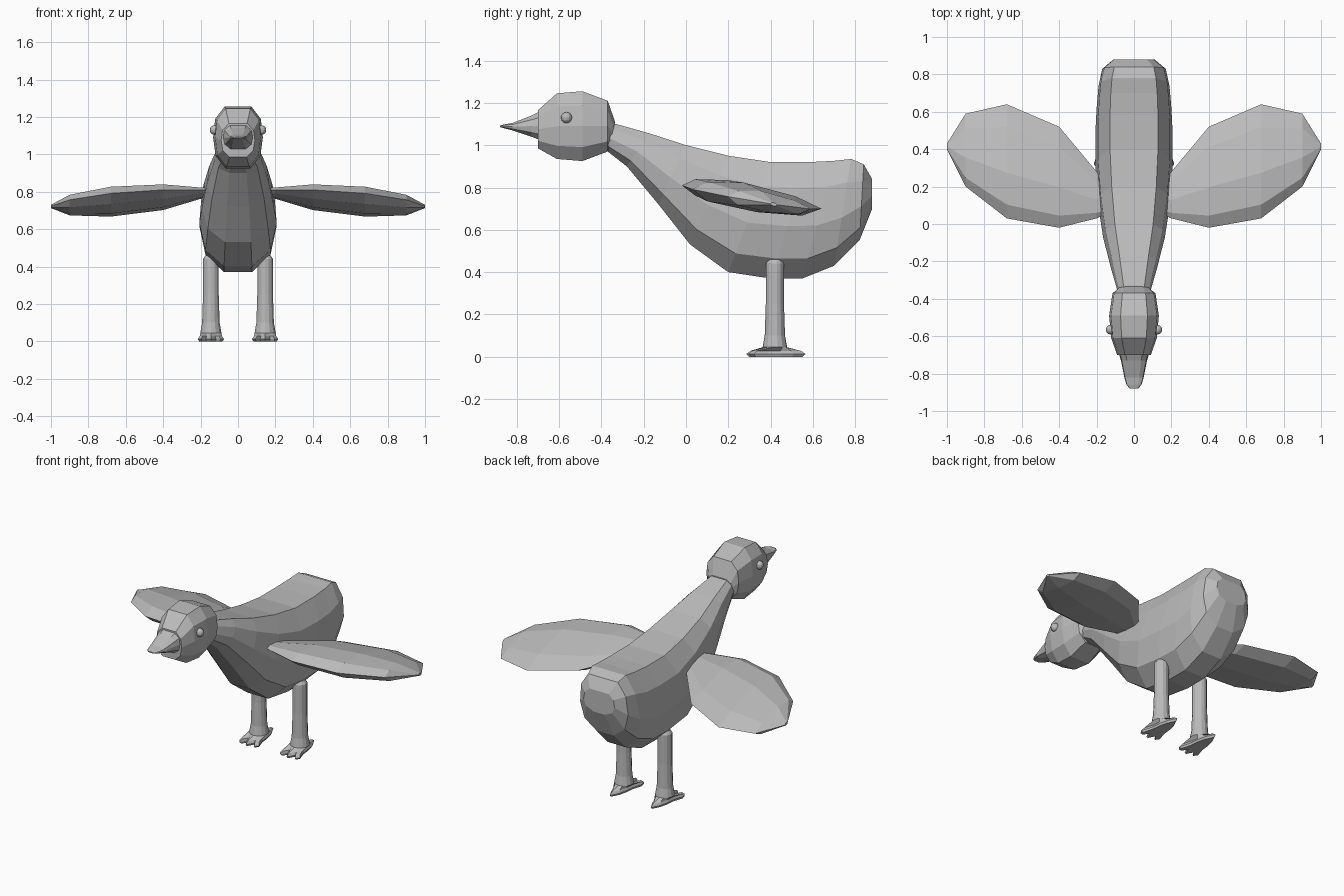
import bpy, bmesh, math

if "Cube" in bpy.data.objects:
    bpy.data.objects.remove(bpy.data.objects["Cube"])

grey = bpy.data.materials.new("plain grey")
grey.diffuse_color = (0.5, 0.5, 0.5, 1)
grey.use_nodes = True
grey.node_tree.nodes["Principled BSDF"].inputs["Base Color"].default_value = grey.diffuse_color


def finish(bm, name):
    bmesh.ops.recalc_face_normals(bm, faces=bm.faces)
    mesh = bpy.data.meshes.new(name)
    bm.to_mesh(mesh)
    bm.free()
    mesh.materials.append(grey)
    ob = bpy.data.objects.new(name, mesh)
    bpy.context.collection.objects.link(ob)
    return ob


def loft(name, rings):
    """Skin a list of equal-length point rings and cap both ends."""
    bm = bmesh.new()
    vs = [[bm.verts.new(p) for p in ring] for ring in rings]
    n = len(vs[0])
    for a, b in zip(vs, vs[1:]):
        for i in range(n):
            j = (i + 1) % n
            bm.faces.new((a[i], a[j], b[j], b[i]))
    bm.faces.new(vs[0])
    bm.faces.new(vs[-1])
    return finish(bm, name)


def trunk_ring(station, half):
    """Mirrored cross-section between a top point and a bottom point."""
    yt, zt, yb, zb, w = station
    right = [(w * f, yb + (yt - yb) * t, zb + (zt - zb) * t) for f, t in half]
    return right + [(-x, y, z) for x, y, z in reversed(right)]


# Body and neck: top y, top z, bottom y, bottom z, half width
body_half = [(0.36, 0), (0.84, 0.17), (1, 0.45), (0.93, 0.78), (0.62, 1)]
body = [(-0.36, 1.10, -0.40, 0.98, 0.085), (-0.33, 1.10, -0.37, 0.97, 0.09),
        (-0.17, 1.055, -0.28, 0.90, 0.125), (0.0, 1.0, -0.13, 0.72, 0.165),
        (0.2, 0.95, 0.02, 0.53, 0.192), (0.4, 0.92, 0.2, 0.40, 0.207),
        (0.58, 0.92, 0.4, 0.37, 0.207), (0.7, 0.926, 0.55, 0.37, 0.20),
        (0.78, 0.935, 0.7, 0.43, 0.19), (0.84, 0.91, 0.82, 0.55, 0.17),
        (0.88, 0.84, 0.88, 0.70, 0.11)]
loft("body", [trunk_ring(s, body_half) for s in body])

# Head and beak, same station layout
head_half = [(0.5, 0), (0.9, 0.2), (1, 0.5), (0.92, 0.8), (0.54, 1)]
head = [(-0.335, 1.11, -0.36, 1.0, 0.085), (-0.37, 1.21, -0.37, 0.97, 0.115),
        (-0.49, 1.255, -0.49, 0.925, 0.133), (-0.61, 1.245, -0.61, 0.935, 0.122),
        (-0.70, 1.165, -0.70, 0.985, 0.09)]
loft("head", [trunk_ring(s, head_half) for s in head])
beak = [(-0.68, 1.165, -0.68, 1.02, 0.085), (-0.73, 1.14, -0.73, 1.04, 0.07),
        (-0.82, 1.105, -0.82, 1.07, 0.052), (-0.86, 1.098, -0.86, 1.08, 0.04),
        (-0.88, 1.092, -0.88, 1.086, 0.022)]
loft("beak", [trunk_ring(s, head_half) for s in beak])


# Wings: span x, leading y, trailing y, half thickness
def wing_ring(x, lead, trail, th, side):
    section = [(0, 0), (0.12, 0.75), (0.4, 1.1), (0.8, 0.65),
               (1, 0), (0.85, -0.75), (0.5, -1), (0.12, -0.75)]
    ring = []
    for t, h in section:
        y = lead + (trail - lead) * t
        ring.append((side * x, y, 0.823 - 0.04 * x - 0.15 * y + h * th))
    return ring


wing = [(0.14, 0.06, 0.20, 0.02), (0.2, 0.03, 0.28, 0.022),
        (0.4, -0.02, 0.52, 0.052), (0.68, 0.03, 0.64, 0.062),
        (0.9, 0.2, 0.59, 0.045), (1.0, 0.40, 0.43, 0.008)]

# Legs with splayed feet: right half of the foot outline, back to front
foot_half = [(0, 0.145), (0.028, 0.09), (0.042, 0.03), (0.048, -0.03),
             (0.07, -0.10), (0.052, -0.125), (0.027, -0.085), (0, -0.135)]
foot = foot_half + [(-x, y) for x, y in reversed(foot_half[1:-1])]


def leg_rings(cx, cy):
    rings = [[(cx + s * x, cy + s * y, z) for x, y in foot]
             for s, z in ((0.9, 0.0), (1, 0.013), (0.85, 0.028))]
    for r, z in ((0.058, 0.045), (0.048, 0.10), (0.043, 0.25), (0.043, 0.44), (0.03, 0.46)):
        n = len(foot)
        rings.append([(cx + r * math.sin(2 * math.pi * i / n),
                       cy + r * math.cos(2 * math.pi * i / n), z) for i in range(n)])
    return rings


for side, label in ((1, "right"), (-1, "left")):
    loft(label + "_wing", [wing_ring(*s, side) for s in wing])
    loft(label + "_leg", leg_rings(side * 0.145, 0.42))
    # Bead eyes
    bm = bmesh.new()
    bmesh.ops.create_uvsphere(bm, u_segments=12, v_segments=8, radius=0.026)
    bmesh.ops.translate(bm, verts=bm.verts, vec=(side * 0.125, -0.565, 1.13))
    finish(bm, label + "_eye")
